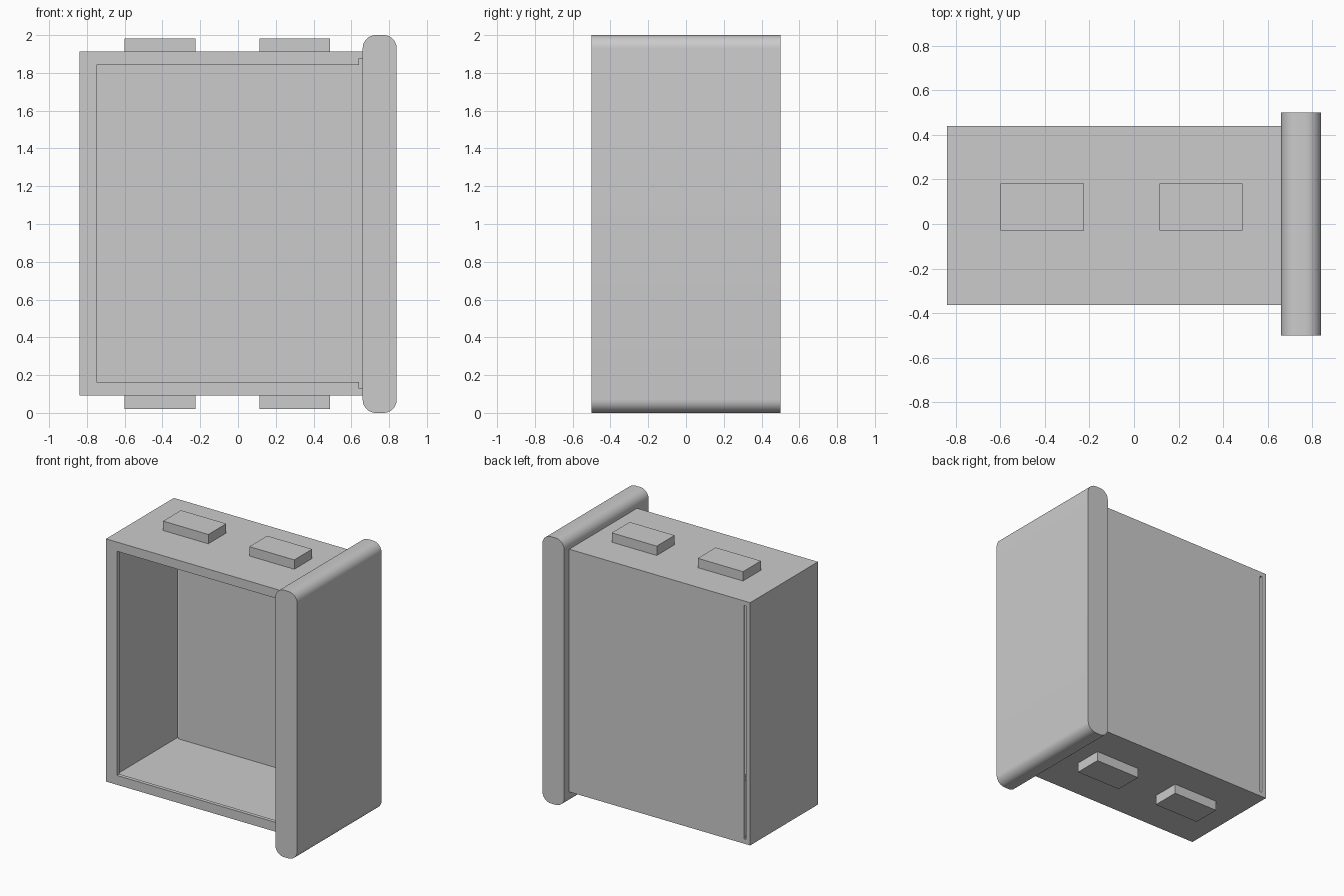
import bpy, bmesh
from math import radians, sin, cos

if "Cube" in bpy.data.objects:
    bpy.data.objects.remove(bpy.data.objects["Cube"])


def box(name, x, y, z):
    """Axis-aligned block given as (min, max) ranges."""
    bm = bmesh.new()
    bmesh.ops.create_cube(bm, size=1)
    for v in bm.verts:
        v.co = [r[0] if c < 0 else r[1] for c, r in zip(v.co, (x, y, z))]
    me = bpy.data.meshes.new(name)
    bm.to_mesh(me)
    bm.free()
    ob = bpy.data.objects.new(name, me)
    bpy.context.collection.objects.link(ob)
    return ob


def cut(target, *ranges):
    """Subtract a block from the target and discard the cutter."""
    cutter = box("cutter", *ranges)
    cutter.hide_render = True
    mod = target.modifiers.new("cut", 'BOOLEAN')
    mod.operation = 'DIFFERENCE'
    mod.solver = 'EXACT'
    mod.object = cutter
    bpy.context.view_layer.objects.active = target
    bpy.ops.object.modifier_apply(modifier=mod.name)
    bpy.data.objects.remove(cutter)


# Thin-walled case, open towards the front and against the end plate
case = box("case", (-0.84, 0.66), (-0.363, 0.44), (0.093, 1.912))
cut(case, (-0.805, 0.75), (-0.335, 0.42), (0.128, 1.877))
# Front opening leaves a narrow lip on three sides
cut(case, (-0.75, 0.641), (-0.45, -0.2), (0.163, 1.843))
cut(case, (0.64, 0.75), (-0.45, -0.2), (0.128, 1.877))
# Narrow slot through the back wall
cut(case, (-0.805, -0.787), (0.38, 0.5), (0.128, 1.877))

# End plate: rounded profile swept along y
x0, x1, r, n = 0.66, 0.84, 0.07, 10
bm = bmesh.new()
profile = []
for cx, cz, start in ((x1 - r, 2 - r, 0), (x0 + r, 2 - r, 90),
                      (x0 + r, r, 180), (x1 - r, r, 270)):
    for i in range(n + 1):
        a = radians(start + 90 * i / n)
        profile.append(bm.verts.new((cx + r * cos(a), -0.5, cz + r * sin(a))))
face = bm.faces.new(profile)
ext = bmesh.ops.extrude_face_region(bm, geom=[face])
for v in ext["geom"]:
    if isinstance(v, bmesh.types.BMVert):
        v.co.y = 0.5
bmesh.ops.recalc_face_normals(bm, faces=bm.faces)
me = bpy.data.meshes.new("end_plate")
bm.to_mesh(me)
bm.free()
plate = bpy.data.objects.new("end_plate", me)
bpy.context.collection.objects.link(plate)
bpy.ops.object.select_all(action='DESELECT')
plate.select_set(True)
bpy.context.view_layer.objects.active = plate
bpy.ops.object.shade_smooth_by_angle(angle=radians(30))

# Raised pads on the top and underside
for side, z in (("top", (1.912, 1.982)), ("bottom", (0.02, 0.093))):
    for label, x in (("left", (-0.6, -0.225)), ("right", (0.115, 0.488))):
        box(f"{side}_{label}_pad", x, (-0.03, 0.182), z)
